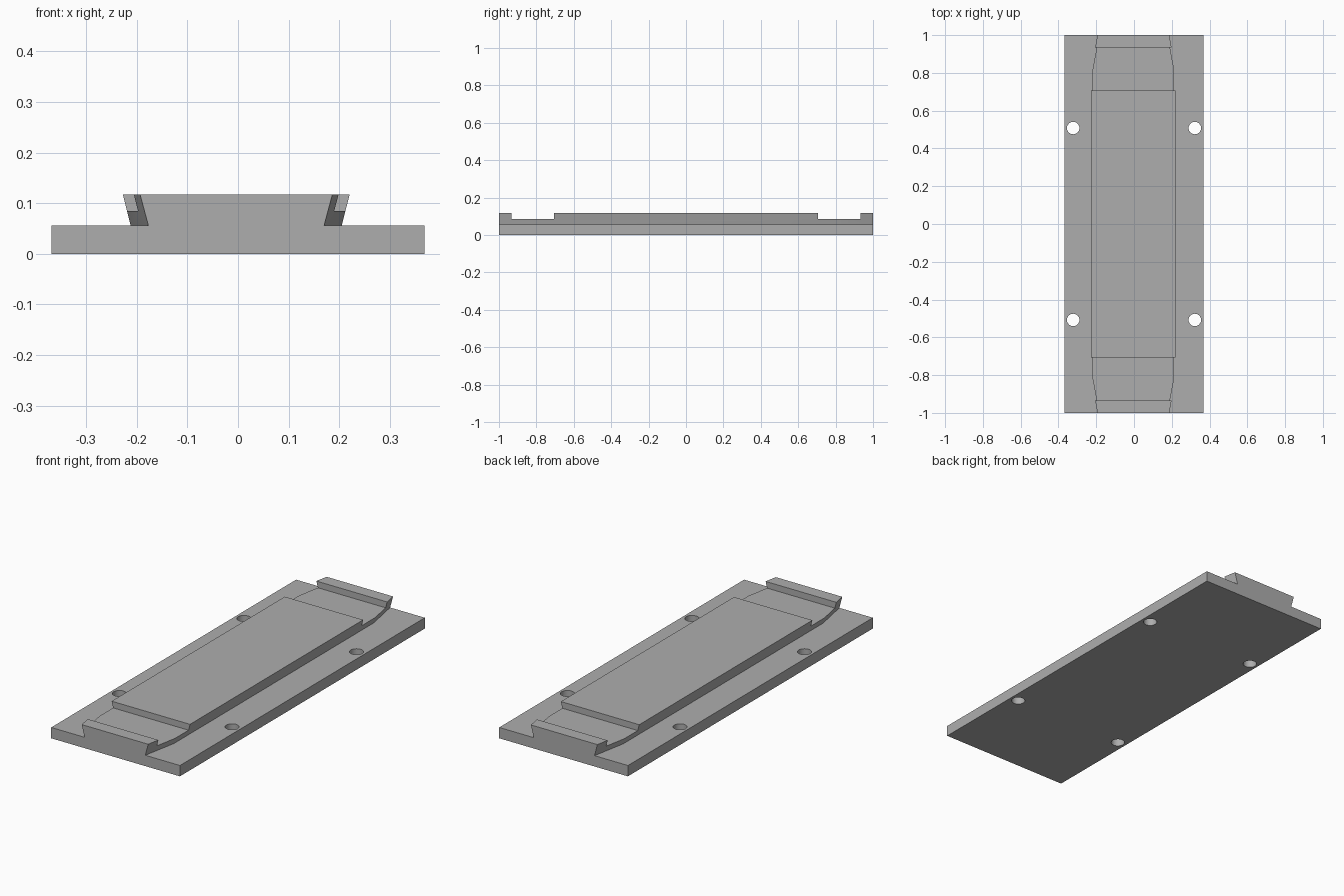
import bpy, bmesh

if "Cube" in bpy.data.objects:
    bpy.data.objects.remove(bpy.data.objects["Cube"])

grey = bpy.data.materials.new("plain grey")
grey.diffuse_color = (0.42, 0.42, 0.42, 1)
grey.use_nodes = True
grey.node_tree.nodes["Principled BSDF"].inputs["Base Color"].default_value = grey.diffuse_color

BASE_TOP, NOTCH_Z, RAIL_TOP = 0.056, 0.085, 0.1175
RAIL_X = -0.0035          # rail sits slightly off centre


def add_box(name, lo, hi):
    size = [b - a for a, b in zip(lo, hi)]
    mid = [(a + b) / 2 for a, b in zip(lo, hi)]
    bpy.ops.mesh.primitive_cube_add(size=1, location=mid)
    ob = bpy.context.object
    ob.name = name
    ob.scale = size
    bpy.ops.object.transform_apply(location=True, rotation=False, scale=True)
    return ob


def loft_rail(name, sections):
    """Dovetail sections (y, half width at foot, half width at top)."""
    bm = bmesh.new()
    rings = []
    for y, foot, top in sections:
        pts = [(-foot, BASE_TOP), (foot, BASE_TOP), (top, RAIL_TOP), (-top, RAIL_TOP)]
        rings.append([bm.verts.new((RAIL_X + x, y, z)) for x, z in pts])
    for a, b in zip(rings, rings[1:]):
        for i in range(4):
            j = (i + 1) % 4
            bm.faces.new((a[i], a[j], b[j], b[i]))
    bm.faces.new(rings[0])
    bm.faces.new(rings[-1])
    bmesh.ops.recalc_face_normals(bm, faces=bm.faces)
    me = bpy.data.meshes.new(name)
    bm.to_mesh(me)
    bm.free()
    ob = bpy.data.objects.new(name, me)
    bpy.context.collection.objects.link(ob)
    return ob


def combine(target, tool, operation):
    mod = target.modifiers.new(operation.lower(), 'BOOLEAN')
    mod.operation, mod.object, mod.solver = operation, tool, 'EXACT'
    bpy.context.view_layer.objects.active = target
    bpy.ops.object.modifier_apply(modifier=mod.name)
    bpy.data.objects.remove(tool)


# Dovetail rail, narrowing towards both ends
rail = loft_rail("dovetail_rail", [
    (-1, 0.1735, 0.190), (-0.817, 0.2085, 0.224),
    (0.817, 0.2085, 0.224), (1, 0.1735, 0.190)])

# Cross notches between the centre pad and the end lips
for s in (-1, 1):
    y0, y1 = sorted((s * 0.707, s * 0.934))
    combine(rail, add_box("notch_cutter", (-0.3, y0, NOTCH_Z), (0.3, y1, 0.2)), 'DIFFERENCE')

# Base plate joined with the rail
plate = add_box("mounting_plate", (-0.368, -1, 0), (0.368, 1, BASE_TOP))
combine(plate, rail, 'UNION')

# Four screw holes
for x in (-0.322, 0.322):
    for y in (-0.508, 0.508):
        bpy.ops.mesh.primitive_cylinder_add(
            vertices=32, radius=0.033, depth=0.08, location=(x, y, 0.03))
        combine(plate, bpy.context.object, 'DIFFERENCE')

plate.data.materials.clear()
plate.data.materials.append(grey)
for p in plate.data.polygons:
    p.material_index = 0
bpy.ops.object.select_all(action='DESELECT')
plate.select_set(True)
bpy.context.view_layer.objects.active = plate
bpy.ops.object.shade_smooth_by_angle()
